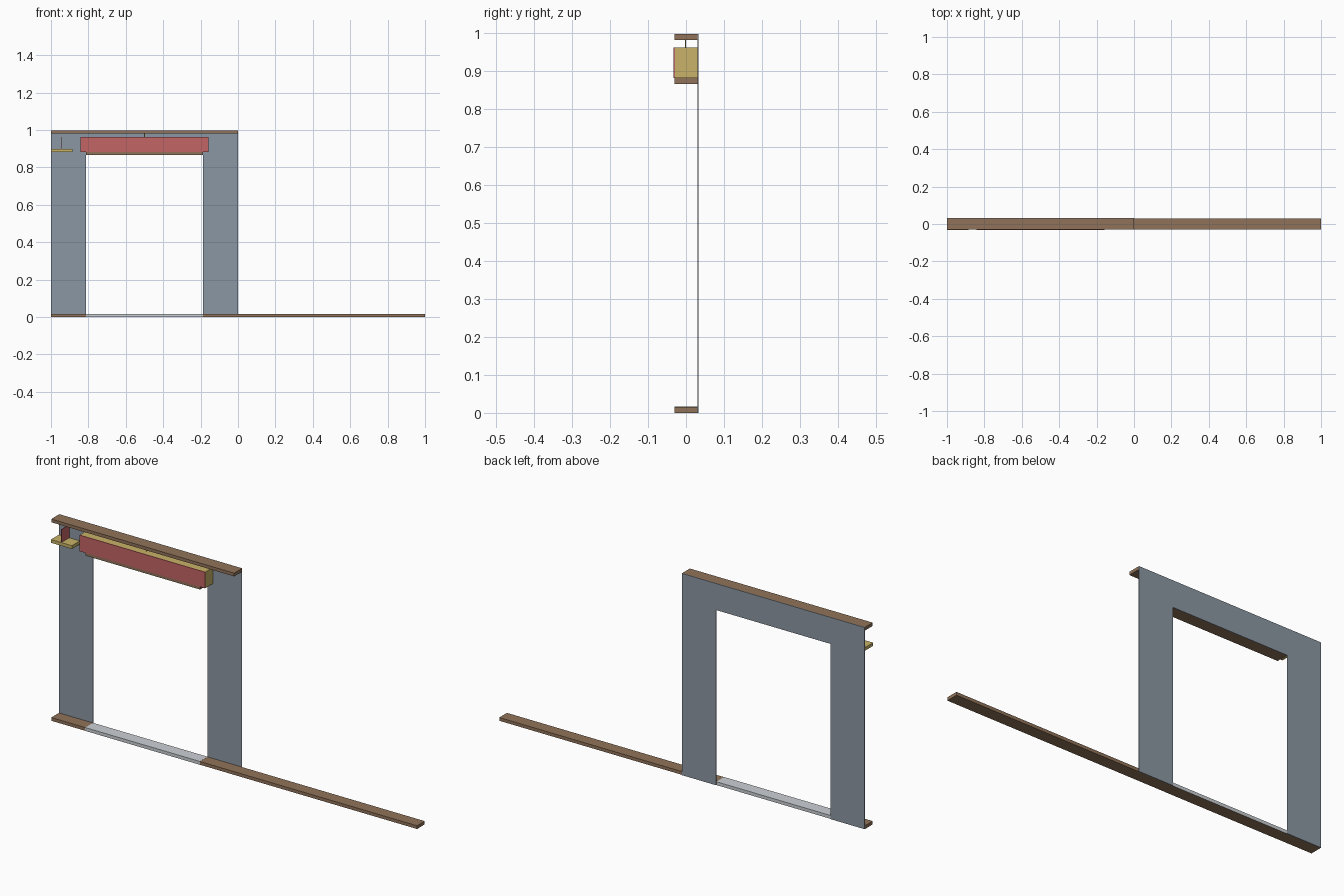
import bpy
import bmesh

if "Cube" in bpy.data.objects:
    bpy.data.objects.remove(bpy.data.objects["Cube"])


def material(name, color):
    m = bpy.data.materials.new(name)
    m.diffuse_color = (*color, 1)
    m.use_nodes = True
    m.node_tree.nodes["Principled BSDF"].inputs["Base Color"].default_value = m.diffuse_color
    return m


timber = material("brown timber", (0.28, 0.17, 0.10))
lumber = material("yellow lumber", (0.58, 0.45, 0.14))
red = material("red board", (0.55, 0.13, 0.13))
sheet = material("grey sheet", (0.26, 0.31, 0.37))
pale = material("pale grey", (0.60, 0.63, 0.66))


def finish(name, bm, mat):
    bmesh.ops.recalc_face_normals(bm, faces=bm.faces)
    me = bpy.data.meshes.new(name)
    bm.to_mesh(me)
    bm.free()
    me.materials.append(mat)
    ob = bpy.data.objects.new(name, me)
    bpy.context.collection.objects.link(ob)
    return ob


def box(name, x, y, z, mat):
    """Box given by its (min, max) range on each axis."""
    bm = bmesh.new()
    bmesh.ops.create_cube(bm, size=1)
    for v in bm.verts:
        v.co = [r[0] if c < 0 else r[1] for c, r in zip(v.co, (x, y, z))]
    return finish(name, bm, mat)


# Main dimensions
DEPTH = (-0.030, 0.030)
OPEN = (-0.814, -0.187)
HEAD = (-0.843, -0.157)
TOP, PLATE, OPEN_TOP = 0.997, 0.016, 0.866

# Horizontal plates
box("bottom_plate", (-1, 1), DEPTH, (0, PLATE), timber)
box("top_plate", (-1, 0), DEPTH, (TOP - PLATE, TOP), timber)
box("opening_head_plate", OPEN, DEPTH, (OPEN_TOP, OPEN_TOP + PLATE), timber)

# Pale strip wrapping the bottom plate across the opening
box("threshold", OPEN, (-0.0305, 0.0305), (0, PLATE + 0.0005), pale)

# Header beam with its facing board
box("header_beam", HEAD, (-0.029, 0.030), (0.881, 0.961), lumber)
box("header_facing", HEAD, (-0.033, -0.029), (0.881, 0.961), red)

# Short side block with upright web
box("side_block", (-1, -0.885), (-0.033, 0.029), (0.881, 0.897), lumber)
box("side_web", (-0.946, -0.943), (-0.030, 0.029), (0.897, 0.961), red)

# Thin pin between header and top plate
box("header_pin", (-0.5015, -0.4985), (-0.003, 0), (0.961, TOP - PLATE), lumber)

# Back sheathing: portal-shaped outline, extruded
outline = [(-1, 0), (OPEN[0], 0), (OPEN[0], OPEN_TOP), (OPEN[1], OPEN_TOP),
           (OPEN[1], 0), (0, 0), (0, TOP), (-1, TOP)]
bm = bmesh.new()
face = bm.faces.new([bm.verts.new((x, 0.030, z)) for x, z in outline])
new = bmesh.ops.extrude_face_region(bm, geom=[face])["geom"]
bmesh.ops.translate(bm, vec=(0, 0.003, 0),
                    verts=[g for g in new if isinstance(g, bmesh.types.BMVert)])
finish("back_sheathing", bm, sheet)
